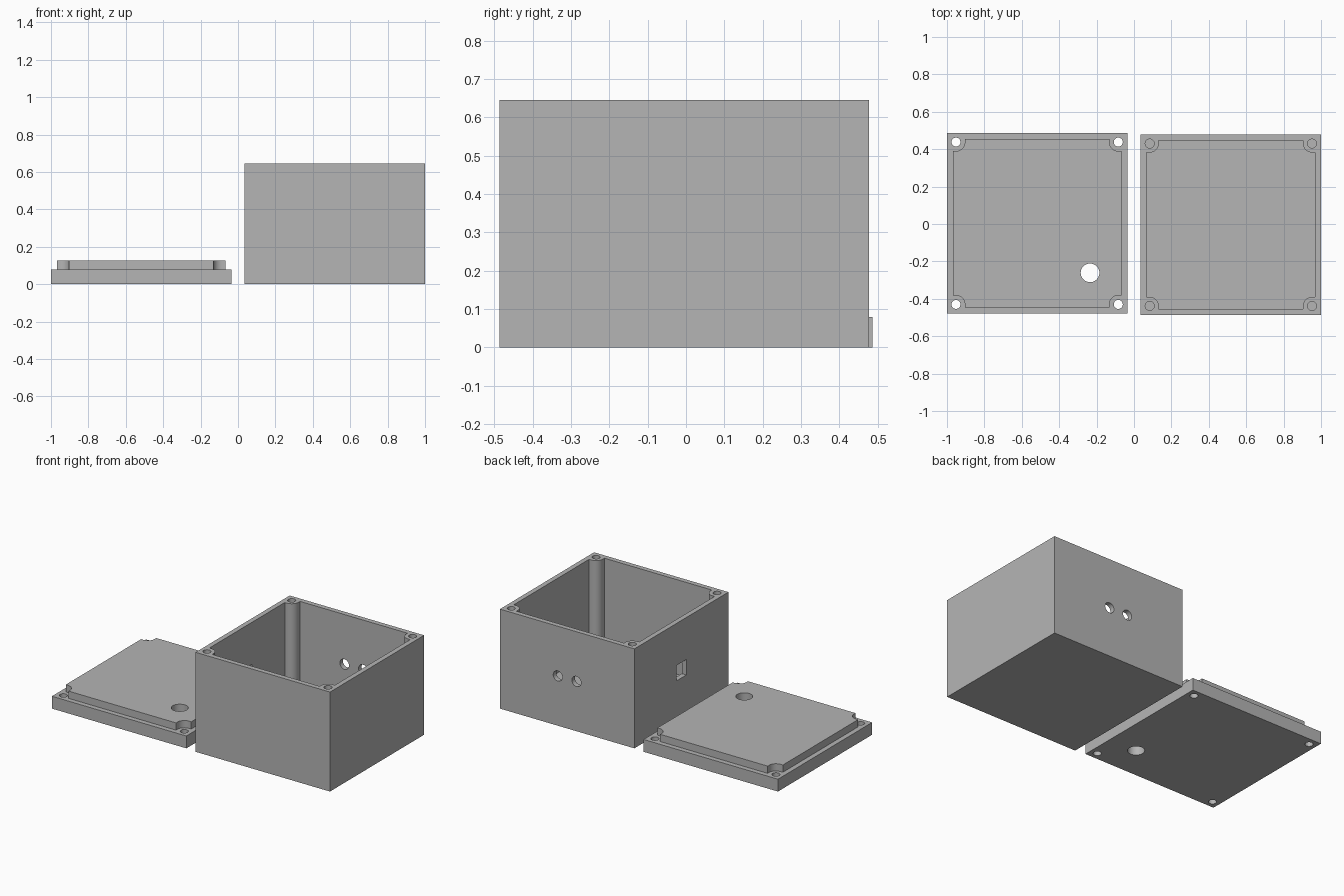
import bpy, bmesh
from math import sin, cos, pi
from mathutils import Matrix, Vector

cube = bpy.data.objects.get("Cube")
if cube:
    bpy.data.objects.remove(cube, do_unlink=True)

HALF = 0.482      # half width of box and lid
WALL = 0.032
BOSS = 0.048      # radius of screw posts, also their distance from the outer edge
SCREW = 0.024
POST = HALF - BOSS
HEIGHT = 0.645
BOX = Vector((1 - HALF, -0.004, 0))
LID = Vector((HALF - 1, 0.004, 0))

grey = bpy.data.materials.new("plain grey")
grey.use_nodes = True
grey.diffuse_color = (0.46, 0.46, 0.46, 1)
grey.node_tree.nodes["Principled BSDF"].inputs["Base Color"].default_value = grey.diffuse_color


def finish(name, bm):
    bmesh.ops.recalc_face_normals(bm, faces=bm.faces)
    mesh = bpy.data.meshes.new(name)
    bm.to_mesh(mesh)
    bm.free()
    mesh.materials.append(grey)
    obj = bpy.data.objects.new(name, mesh)
    bpy.context.collection.objects.link(obj)
    return obj


def prism(name, outline, centre, z0, z1):
    """Extrude a flat outline from z0 to z1."""
    bm = bmesh.new()
    face = bm.faces.new([bm.verts.new((x + centre.x, y + centre.y, z0)) for x, y in outline])
    top = bmesh.ops.extrude_face_region(bm, geom=[face])["geom"]
    verts = [v for v in top if isinstance(v, bmesh.types.BMVert)]
    bmesh.ops.translate(bm, verts=verts, vec=(0, 0, z1 - z0))
    return finish(name, bm)


def cylinder(name, centre, radius, length, axis="Z"):
    bm = bmesh.new()
    turn = Matrix.Rotation(pi / 2, 4, "X") if axis == "Y" else Matrix()
    bmesh.ops.create_cone(bm, cap_ends=True, segments=40, radius1=radius, radius2=radius,
                          depth=length, matrix=Matrix.Translation(centre) @ turn)
    return finish(name, bm)


def square(h):
    return [(h, -h), (h, h), (-h, h), (-h, -h)]


def notched_square():
    """Square with a rounded post cut out of every corner."""
    inner, h, steps = POST - BOSS, HALF - WALL, 12
    corner = [(h, inner)]
    for i in range(steps + 1):
        a = -pi / 2 - i / steps * pi / 2
        corner.append((POST + BOSS * cos(a), POST + BOSS * sin(a)))
    corner.append((inner, h))
    points = []
    for _ in range(4):
        points += corner
        corner = [(-y, x) for x, y in corner]
    return points


def combine(target, other, operation="DIFFERENCE"):
    mod = target.modifiers.new("combine", "BOOLEAN")
    mod.operation, mod.solver, mod.object = operation, "EXACT", other
    bpy.ops.object.select_all(action="DESELECT")
    target.select_set(True)
    bpy.context.view_layer.objects.active = target
    bpy.ops.object.modifier_apply(modifier=mod.name)
    bpy.data.objects.remove(other, do_unlink=True)


def screw_holes(target, centre, z0, z1):
    for sx in (-1, 1):
        for sy in (-1, 1):
            spot = centre + Vector((sx * POST, sy * POST, (z0 + z1) / 2))
            combine(target, cylinder("screw_cutter", spot, SCREW, z1 - z0))


# Open box with corner screw posts
box = prism("box", square(HALF), BOX, 0, HEIGHT)
combine(box, prism("cavity_cutter", notched_square(), BOX, WALL, HEIGHT + 0.1))
screw_holes(box, BOX, WALL + 0.02, HEIGHT + 0.1)

# Two round cable holes in the back wall
for side in (-1, 1):
    spot = BOX + Vector((side * 0.067, HALF, HEIGHT / 2))
    combine(box, cylinder("cable_cutter", spot, 0.033, 0.2, "Y"))

# Square port in the wall facing the lid
port = prism("port_cutter", square(0.05), BOX + Vector((-HALF, 0, 0)),
             HEIGHT / 2 - 0.05, HEIGHT / 2 + 0.05)
combine(box, port)

# Lid plate with raised locating lip
lid = prism("lid", square(HALF), LID, 0, 0.08)
combine(lid, prism("lid_lip", notched_square(), LID, 0.04, 0.127), "UNION")
screw_holes(lid, LID, -0.1, 0.2)
combine(lid, cylinder("lid_hole_cutter", Vector((-0.235, -0.261, 0.05)), 0.05, 0.4))

# Smooth round walls, sharp corners
for obj in (box, lid):
    bpy.ops.object.select_all(action="DESELECT")
    obj.select_set(True)
    bpy.context.view_layer.objects.active = obj
    bpy.ops.object.shade_smooth_by_angle(angle=pi / 6)
